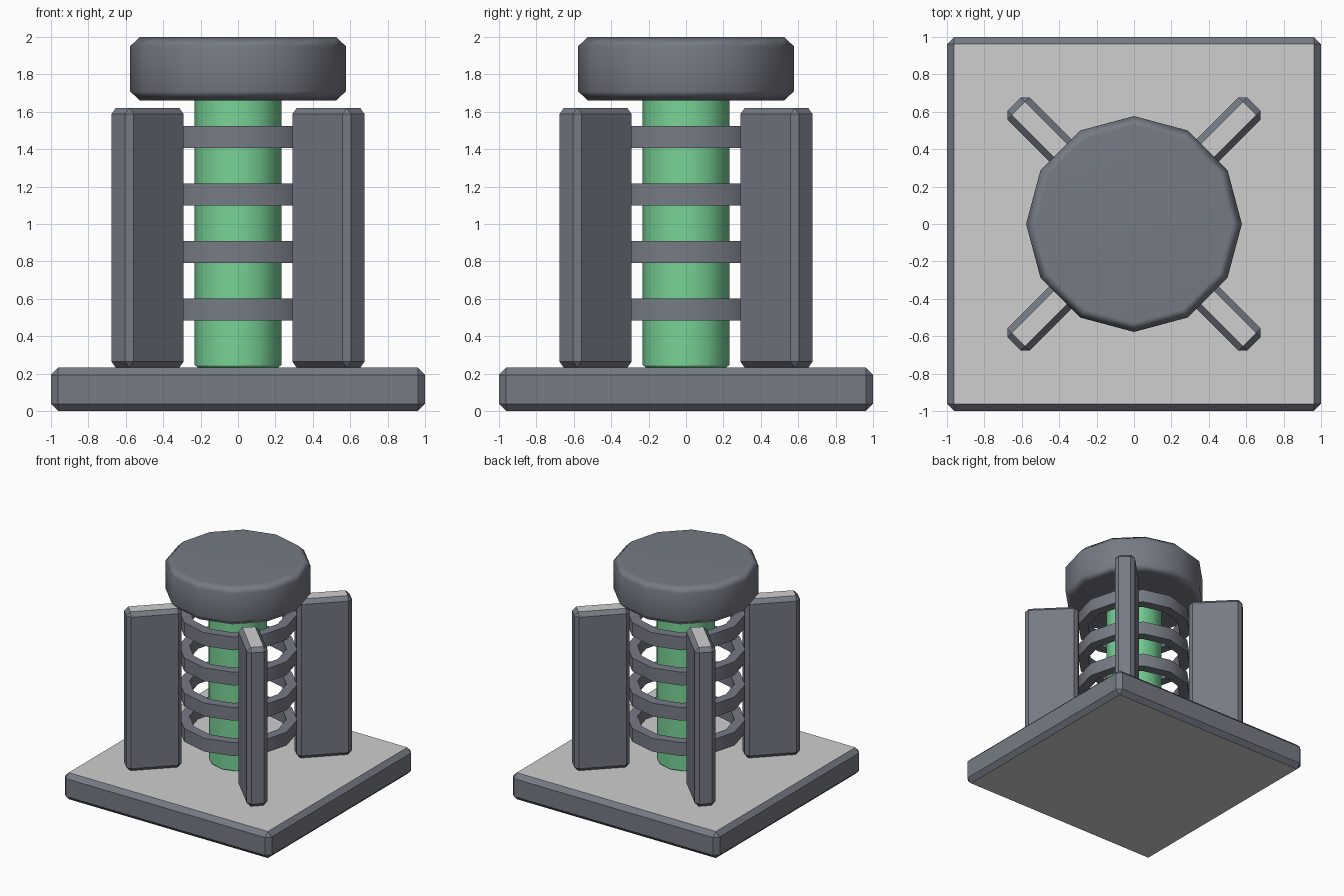
import bpy, bmesh, math
from mathutils import Matrix, Vector

if "Cube" in bpy.data.objects:
    bpy.data.objects.remove(bpy.data.objects["Cube"])


def material(name, rgb):
    m = bpy.data.materials.new(name)
    m.diffuse_color = (*rgb, 1)
    m.use_nodes = True
    m.node_tree.nodes["Principled BSDF"].inputs["Base Color"].default_value = m.diffuse_color
    return m


DARK = material("slate grey", (0.180, 0.196, 0.231))
LIGHT = material("light grey", (0.62, 0.62, 0.62))
GREEN = material("green", (0.190, 0.650, 0.310))


def finish(bm, name, mats, smooth=False):
    bmesh.ops.recalc_face_normals(bm, faces=bm.faces)
    me = bpy.data.meshes.new(name)
    for f in bm.faces:
        f.smooth = smooth
        # large horizontal faces take the second colour, if there is one
        f.material_index = 1 if len(mats) > 1 and abs(f.normal.z) > 0.99 else 0
    bm.to_mesh(me)
    bm.free()
    ob = bpy.data.objects.new(name, me)
    bpy.context.collection.objects.link(ob)
    for m in mats:
        me.materials.append(m)
    return ob


def chamfer(bm, edges, width):
    bmesh.ops.bevel(bm, geom=edges, offset=width, segments=1,
                    affect='EDGES', profile=0.5)


def block(name, size, centre, width, angle=0):
    bm = bmesh.new()
    bmesh.ops.create_cube(bm, size=1)
    bmesh.ops.scale(bm, vec=size, verts=bm.verts)
    chamfer(bm, bm.edges[:], width)
    bmesh.ops.transform(bm, verts=bm.verts, matrix=Matrix.Rotation(angle, 4, 'Z')
                        @ Matrix.Translation(Vector(centre)))
    return finish(bm, name, [DARK, LIGHT])


def drum(name, radius, z0, z1, width, mat):
    # twelve-sided smooth cylinder with chamfered rims
    bm = bmesh.new()
    bmesh.ops.create_cone(bm, cap_ends=True, segments=12, radius1=radius, radius2=radius,
                          depth=z1 - z0, matrix=Matrix.Translation((0, 0, (z0 + z1) / 2)))
    rims = [e for e in bm.edges if abs(e.verts[0].co.z - e.verts[1].co.z) < 1e-4]
    chamfer(bm, rims, width)
    ob = finish(bm, name, [mat], smooth=True)
    ob.modifiers.new("even_shading", 'WEIGHTED_NORMAL')
    return ob


def ring(name, r_in, r_out, z0, z1):
    # rectangular section swept round twelve sides
    bm = bmesh.new()
    section = [(r_in, z0), (r_out, z0), (r_out, z1), (r_in, z1)]
    n = 12
    loops = [[bm.verts.new((r * math.cos(math.tau * i / n), r * math.sin(math.tau * i / n), z))
              for r, z in section] for i in range(n)]
    for i in range(n):
        a, b = loops[i], loops[(i + 1) % n]
        for j in range(4):
            k = (j + 1) % 4
            bm.faces.new((a[j], b[j], b[k], a[k]))
    ob = finish(bm, name, [DARK])
    bpy.ops.object.select_all(action='DESELECT')
    ob.select_set(True)
    bpy.context.view_layer.objects.active = ob
    bpy.ops.object.shade_smooth_by_angle(angle=math.radians(40))
    return ob


# Square base plate
block("base_plate", (2, 2, 0.232), (0, 0, 0.116), 0.038)

# Glowing core column and cap
drum("core_column", 0.232, 0.23, 1.68, 0.018, GREEN)
drum("top_cap", 0.577, 1.66, 2.0, 0.05, DARK)

# Four diagonal fins
for i in range(4):
    block(f"fin_{i + 1}", (0.445, 0.168, 1.388), (0.684, 0, 0.926), 0.033,
          math.radians(45 + 90 * i))

# Rings held by the fins
for i in range(4):
    z = 0.543 + 0.3075 * i
    ring(f"ring_{i + 1}", 0.385, 0.47, z - 0.058, z + 0.058)
